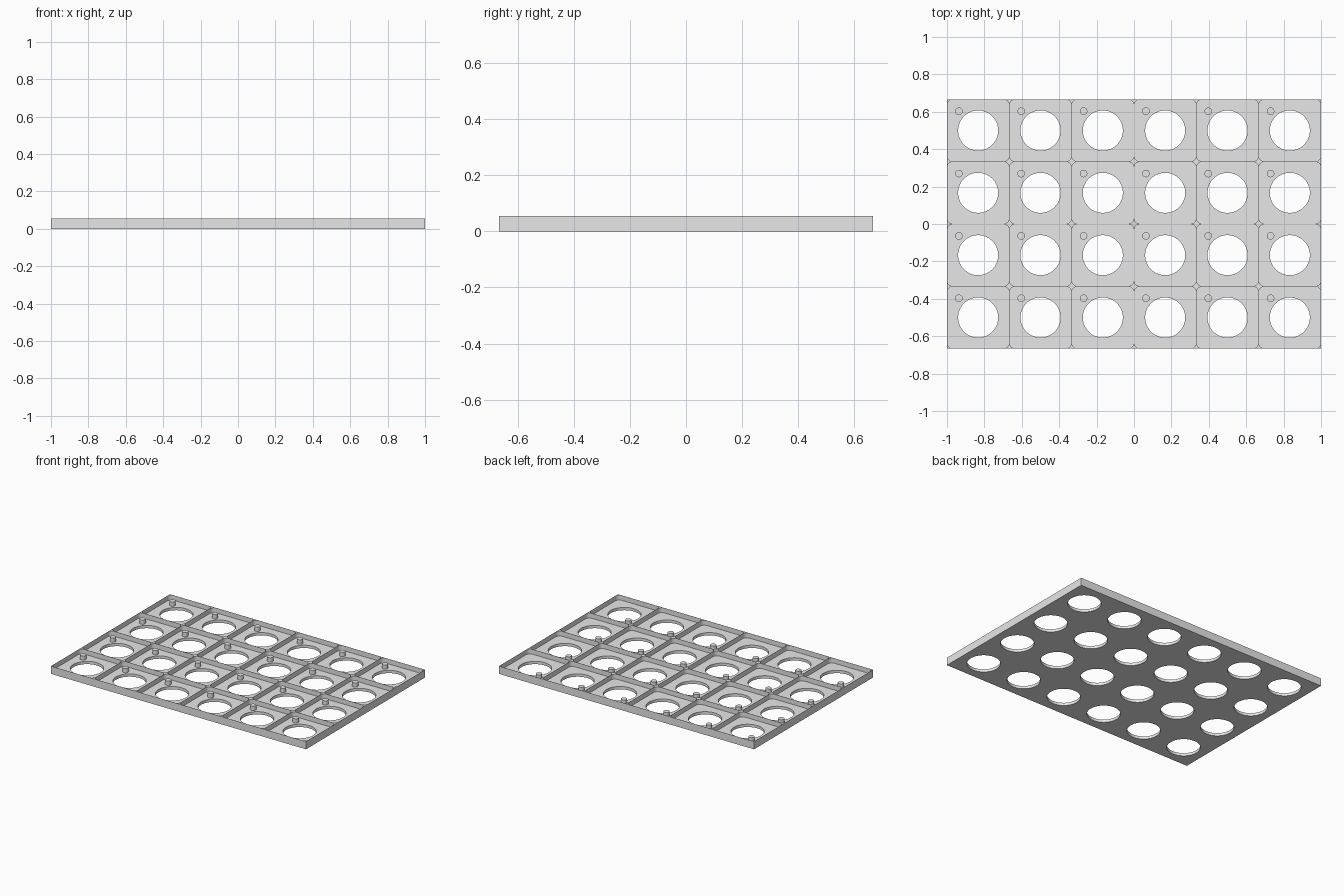
import bpy
import math

cube = bpy.data.objects.get("Cube")
if cube:
    bpy.data.objects.remove(cube, do_unlink=True)

COLS, ROWS = 6, 4
CELL = 2 / COLS
FLOOR, HEIGHT = 0.02, 0.055
HOLE_R, CORNER_R, WALL = 0.107, 0.032, 0.0006
PEG_R, PEG_TOP, PEG_OFFSET = 0.02, 0.05, 0.103

gray = bpy.data.materials.new("light gray")
gray.use_nodes = True
gray.diffuse_color = (0.8, 0.8, 0.8, 1)
gray.node_tree.nodes["Principled BSDF"].inputs["Base Color"].default_value = (0.8, 0.8, 0.8, 1)

centres = [((i - (COLS - 1) / 2) * CELL, (j - (ROWS - 1) / 2) * CELL)
           for i in range(COLS) for j in range(ROWS)]


def circle(cx, cy, r, n=64):
    return [(cx + r * math.cos(2 * math.pi * k / n),
             cy + r * math.sin(2 * math.pi * k / n)) for k in range(n)]


def rectangle(hx, hy):
    return [(-hx, -hy), (hx, -hy), (hx, hy), (-hx, hy)]


def rounded_square(cx, cy, half, r, n=10):
    points = []
    for q, (sx, sy) in enumerate([(1, 1), (-1, 1), (-1, -1), (1, -1)]):
        for k in range(n + 1):
            a = (q + k / n) * math.pi / 2
            points.append((cx + sx * (half - r) + r * math.cos(a),
                           cy + sy * (half - r) + r * math.sin(a)))
    return points


def extruded(name, outlines, z0, z1):
    """Fill nested outlines and extrude them between two heights."""
    curve = bpy.data.curves.new(name, "CURVE")
    curve.dimensions = "2D"
    curve.fill_mode = "BOTH"
    curve.extrude = (z1 - z0) / 2
    for outline in outlines:
        spline = curve.splines.new("POLY")
        spline.points.add(len(outline) - 1)
        for point, (x, y) in zip(spline.points, outline):
            point.co = (x, y, 0, 1)
        spline.use_cyclic_u = True
    curve.materials.append(gray)
    obj = bpy.data.objects.new(name, curve)
    bpy.context.collection.objects.link(obj)
    obj.location.z = (z0 + z1) / 2
    bpy.ops.object.select_all(action="DESELECT")
    obj.select_set(True)
    bpy.context.view_layer.objects.active = obj
    bpy.ops.object.convert(target="MESH")
    bpy.ops.object.shade_smooth_by_angle(angle=math.radians(30))
    return bpy.context.object


border = rectangle(COLS * CELL / 2, ROWS * CELL / 2)

# Floor with one round opening per cell
extruded("floor_plate", [border] + [circle(x, y, HOLE_R) for x, y in centres], 0, FLOOR)

# Thin dividers that widen to four-pointed posts where the cells meet
extruded("divider_grid",
         [border] + [rounded_square(x, y, CELL / 2 - WALL, CORNER_R) for x, y in centres],
         FLOOR, HEIGHT)

# Locating peg in the back corner of each cell
extruded("locating_pegs",
         [circle(x - PEG_OFFSET, y + PEG_OFFSET, PEG_R, 32) for x, y in centres],
         FLOOR - 0.005, PEG_TOP)
